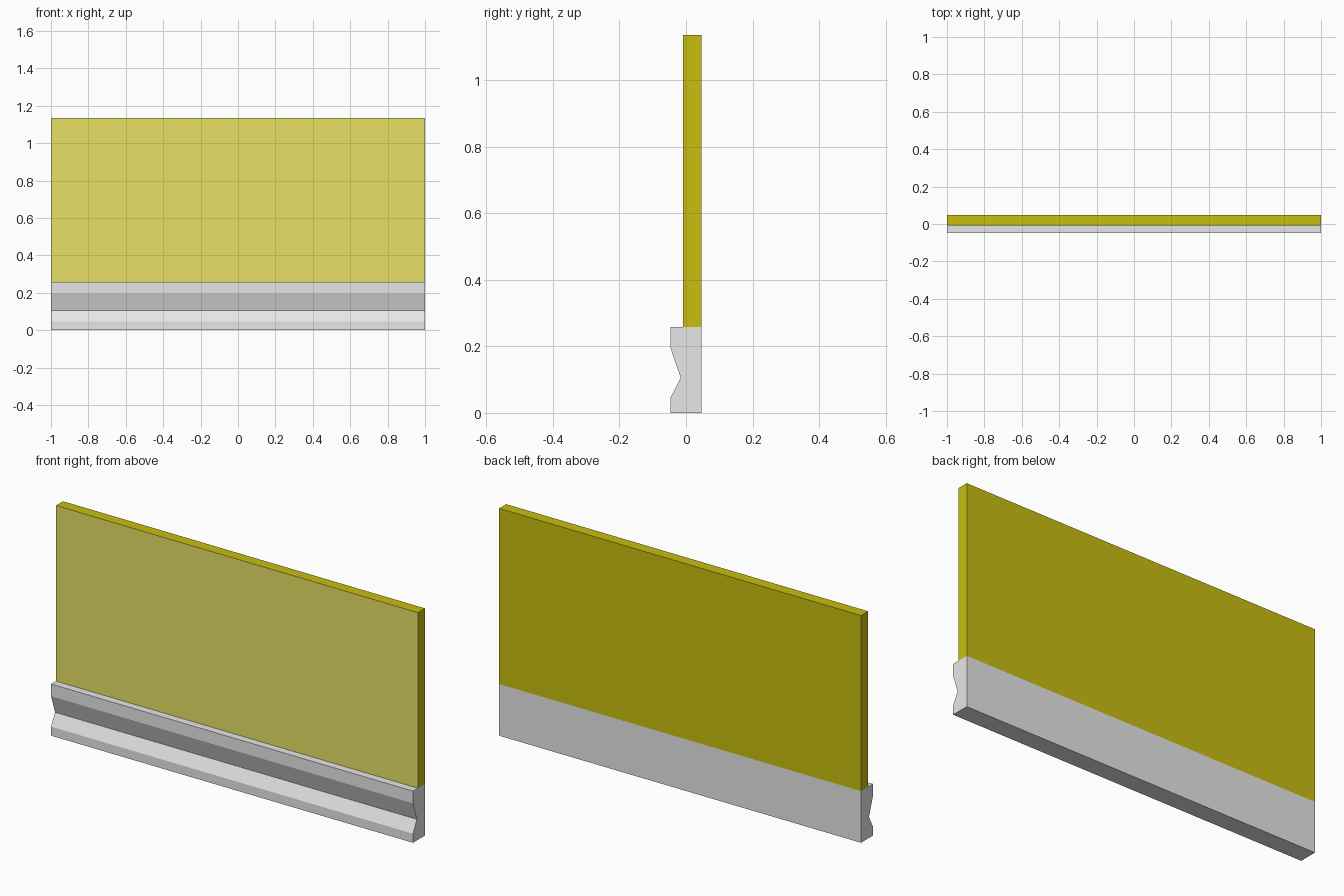
import bpy, bmesh

if "Cube" in bpy.data.objects:
    bpy.data.objects.remove(bpy.data.objects["Cube"])


def material(name, rgb):
    m = bpy.data.materials.new(name)
    m.diffuse_color = (*rgb, 1)
    m.use_nodes = True
    m.node_tree.nodes["Principled BSDF"].inputs["Base Color"].default_value = m.diffuse_color
    return m


def extrude_profile(name, points, materials):
    """Sweep a closed (y, z) profile along x from -1 to 1."""
    bm = bmesh.new()
    face = bm.faces.new([bm.verts.new((-1, y, z)) for y, z in points])
    ext = bmesh.ops.extrude_face_region(bm, geom=[face], use_keep_orig=True)
    moved = [g for g in ext["geom"] if isinstance(g, bmesh.types.BMVert)]
    bmesh.ops.translate(bm, verts=moved, vec=(2, 0, 0))
    bmesh.ops.recalc_face_normals(bm, faces=bm.faces[:])
    mesh = bpy.data.meshes.new(name)
    bm.to_mesh(mesh)
    bm.free()
    for m in materials:
        mesh.materials.append(m)
    obj = bpy.data.objects.new(name, mesh)
    bpy.context.collection.objects.link(obj)
    return obj


grey = material("light_grey", (0.8, 0.8, 0.8))
yellow = material("dark_yellow", (0.578, 0.515, 0.005))
pale = material("pale_yellow", (0.8, 0.753, 0.133))

# Grey skirting with a V groove along the front
extrude_profile("skirting", [
    (0.047, 0), (0.047, 0.258), (-0.047, 0.258), (-0.047, 0.197),
    (-0.016, 0.105), (-0.047, 0.045), (-0.047, 0)], [grey])

# Yellow wall panel, paler on its front face
panel = extrude_profile("wall_panel", [
    (-0.009, 0.258), (0.047, 0.258), (0.047, 1.135), (-0.009, 1.135)],
    [yellow, pale])
for p in panel.data.polygons:
    p.material_index = 1 if p.normal.y < -0.5 else 0
